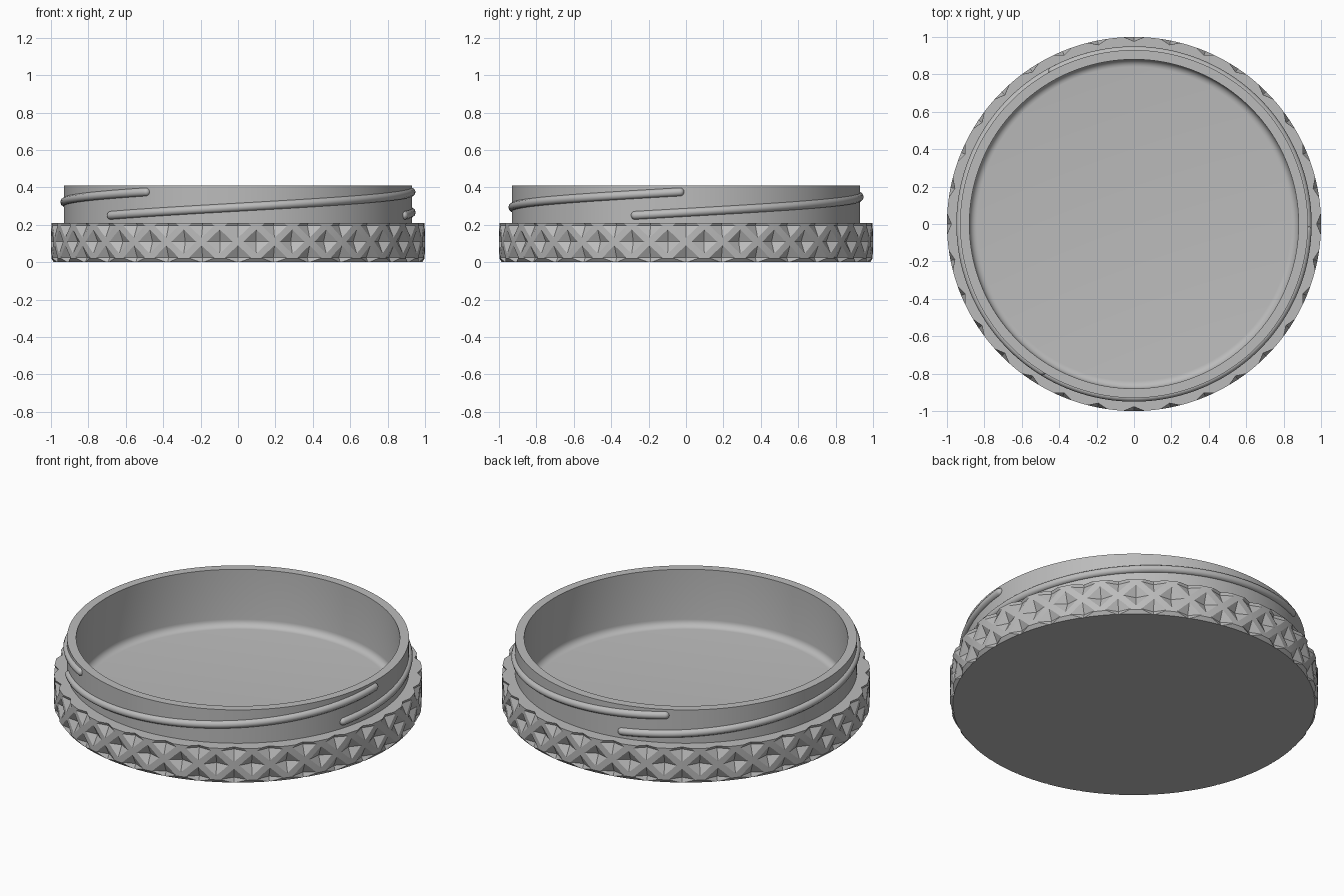
import bpy, bmesh, math
from mathutils import Matrix, Vector

if "Cube" in bpy.data.objects:
    bpy.data.objects.remove(bpy.data.objects["Cube"], do_unlink=True)

grey = bpy.data.materials.new("plain grey")
grey.use_nodes = True
grey.diffuse_color = (0.5, 0.5, 0.5, 1)
grey.node_tree.nodes["Principled BSDF"].inputs["Base Color"].default_value = grey.diffuse_color


def add_object(name, data):
    ob = bpy.data.objects.new(name, data)
    bpy.context.collection.objects.link(ob)
    data.materials.append(grey)
    return ob


def activate(ob):
    bpy.ops.object.select_all(action="DESELECT")
    ob.select_set(True)
    bpy.context.view_layer.objects.active = ob


def mesh_object(name, bm):
    bmesh.ops.recalc_face_normals(bm, faces=bm.faces)
    me = bpy.data.meshes.new(name)
    bm.to_mesh(me)
    bm.free()
    return add_object(name, me)


# Cup body: turned profile with a chamfered base, grip ring, neck and filleted floor
FLOOR, FILLET, INNER, NECK, GRIP_TOP, TOP = 0.07, 0.04, 0.88, 0.93, 0.21, 0.41
profile = [(0, 0), (0.985, 0), (1, 0.02), (1, GRIP_TOP), (NECK, GRIP_TOP),
           (NECK, TOP), (INNER, TOP)]
for i in range(7):
    a = math.pi / 2 * i / 6
    profile.append((INNER - FILLET + FILLET * math.cos(a), FLOOR + FILLET - FILLET * math.sin(a)))
profile.append((0, FLOOR))

bm = bmesh.new()
verts = [bm.verts.new((r, 0, z)) for r, z in profile]
edges = [bm.edges.new(pair) for pair in zip(verts, verts[1:])]
bmesh.ops.spin(bm, geom=verts + edges, cent=(0, 0, 0), axis=(0, 0, 1),
               angle=math.tau, steps=192, use_duplicate=False)
bmesh.ops.remove_doubles(bm, verts=bm.verts, dist=1e-5)
body = mesh_object("cup_body", bm)

# Knurl cutters: three staggered rows of diamond pyramids
COUNT, HALF_W, HALF_H, DEPTH = 32, 0.074, 0.064, 0.03
bm = bmesh.new()
for z, shift in ((0.025, 0), (0.11, 0.5), (0.195, 0)):
    for i in range(COUNT):
        turn = Matrix.Rotation(math.tau * (i + shift) / COUNT, 4, "Z")
        ring = [bm.verts.new(turn @ Vector((1, y, z + dz)))
                for y, dz in ((HALF_W, 0), (0, HALF_H), (-HALF_W, 0), (0, -HALF_H))]
        for r in (1 - DEPTH, 1 + DEPTH):
            tip = bm.verts.new(turn @ Vector((r, 0, z)))
            for k in range(4):
                bm.faces.new((ring[k], ring[(k + 1) % 4], tip))
cutter = mesh_object("knurl_cutter", bm)
cutter.hide_render = True

cut = body.modifiers.new("knurl", "BOOLEAN")
cut.operation = "DIFFERENCE"
cut.solver = "EXACT"
cut.object = cutter
activate(body)
bpy.ops.object.modifier_apply(modifier=cut.name)
bpy.data.objects.remove(cutter, do_unlink=True)
activate(body)
bpy.ops.object.shade_smooth_by_angle(angle=math.radians(20))

# Three-start screw thread with rounded ends
TUBE, PATH_R, STEPS, SPAN = 0.023, 0.927, 60, math.radians(135)
CAP = TUBE / PATH_R
for n in range(3):
    start = math.radians(-137 + 120 * n)
    stops = [(CAP * -math.cos(math.pi / 2 * k / 5), math.sin(math.pi / 2 * k / 5)) for k in range(5)]
    stops += [(SPAN * k / STEPS, 1) for k in range(STEPS + 1)]
    stops += [(SPAN - a, s) for a, s in reversed(stops[:5])]
    curve = bpy.data.curves.new(f"thread_{n + 1}", "CURVE")
    curve.dimensions = "3D"
    curve.bevel_depth = TUBE
    curve.bevel_resolution = 3
    curve.use_fill_caps = True
    path = curve.splines.new("POLY")
    path.points.add(len(stops) - 1)
    for point, (a, size) in zip(path.points, stops):
        t = start + a
        point.co = (PATH_R * math.cos(t), PATH_R * math.sin(t), 0.25 + 0.125 * a / SPAN, 1)
        point.radius = max(size, 0.02)
    thread = add_object(f"thread_{n + 1}", curve)
    activate(thread)
    bpy.ops.object.convert(target="MESH")
    bpy.ops.object.shade_smooth_by_angle(angle=math.radians(40))
